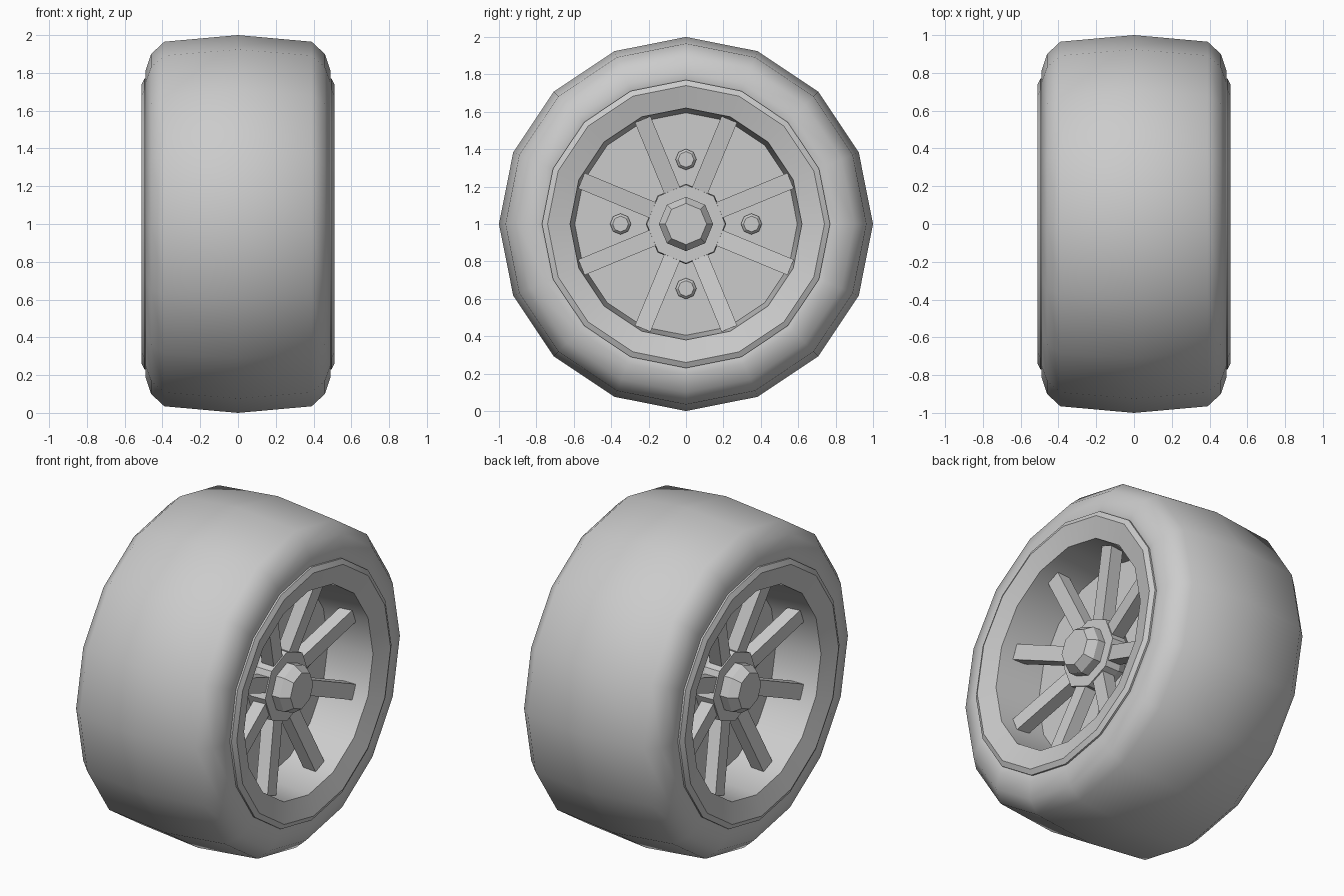
import bpy, bmesh
from math import sin, cos, pi, radians
from mathutils import Vector

if "Cube" in bpy.data.objects:
    bpy.data.objects.remove(bpy.data.objects["Cube"])


def finish(name, bm, smooth=None):
    bmesh.ops.remove_doubles(bm, verts=bm.verts, dist=1e-5)
    bmesh.ops.recalc_face_normals(bm, faces=bm.faces)
    me = bpy.data.meshes.new(name)
    bm.to_mesh(me)
    bm.free()
    ob = bpy.data.objects.new(name, me)
    bpy.context.collection.objects.link(ob)
    if smooth:
        bpy.ops.object.select_all(action='DESELECT')
        ob.select_set(True)
        bpy.context.view_layer.objects.active = ob
        bpy.ops.object.shade_smooth_by_angle(angle=radians(smooth))
    return ob


def lathe(bm, profile, sides, side=1, cy=0.0, cz=1.0):
    """Revolve (x, r) points around an axis parallel to x."""
    rings = []
    for x, r in profile:
        rings.append([bm.verts.new((side * x, cy + r * cos(2 * pi * i / sides),
                                    cz + r * sin(2 * pi * i / sides)))
                      for i in range(sides)])
    for a, b in zip(rings, rings[1:]):
        for i in range(sides):
            j = (i + 1) % sides
            bm.faces.new((a[i], a[j], b[j], b[i]))
    return rings


def solid(bm, profile, sides, side, cy=0.0, cz=1.0):
    rings = lathe(bm, profile, sides, side, cy, cz)
    bm.faces.new(rings[0])
    bm.faces.new(rings[-1])


# Tyre: closed cross-section revolved in 16 steps
half = [(0.39, 0.965), (0.46, 0.90), (0.49, 0.81), (0.48, 0.74), (0.44, 0.70)]
section = [(-x, r) for x, r in reversed(half)] + [(0, 1.0)] + half
bm = bmesh.new()
lathe(bm, section + section[:1], 16)
finish("tyre", bm, 50)

for side, label in ((1, "right"), (-1, "left")):
    # Rim lip, barrel and back plate
    bm = bmesh.new()
    rings = lathe(bm, [(0.44, 0.72), (0.47, 0.77), (0.495, 0.77), (0.51, 0.74),
                       (0.475, 0.62), (0.19, 0.595)], 16, side)
    bm.faces.new(rings[-1])
    rim = finish("rim_" + label, bm, 30)
    # Open shell: the visible side must face outward
    plate = max(rim.data.polygons, key=lambda p: len(p.vertices))
    if plate.normal.x * side < 0:
        rim.data.flip_normals()

    # Octagonal hub and bevelled cap
    bm = bmesh.new()
    solid(bm, [(0.19, 0.19), (0.24, 0.215), (0.33, 0.21)], 8, side)
    finish("hub_" + label, bm)
    bm = bmesh.new()
    solid(bm, [(0.31, 0.145), (0.38, 0.145), (0.43, 0.11)], 8, side)
    finish("hub_cap_" + label, bm)

    # Eight spokes leaning outward towards the rim
    bm = bmesh.new()
    for k in range(8):
        a = radians(22.5 + 45 * k)
        d = Vector((0, cos(a), sin(a)))
        t = Vector((0, -sin(a), cos(a))) * 0.045
        ends = []
        for r, front in ((0.15, 0.315), (0.605, 0.39)):
            c = d * r + Vector((0, 0, 1))
            ends.append([bm.verts.new(c + t * w + Vector((side * x, 0, 0)))
                         for w, x in ((-1, front), (1, front),
                                      (1, front - 0.08), (-1, front - 0.08))])
        a0, b0 = ends
        bm.faces.new(a0)
        bm.faces.new(b0)
        for i in range(4):
            j = (i + 1) % 4
            bm.faces.new((a0[i], a0[j], b0[j], b0[i]))
    finish("spokes_" + label, bm)

    # Four wheel bolts on the back plate
    bm = bmesh.new()
    for k in range(4):
        a = k * pi / 2
        solid(bm, [(0.18, 0.056), (0.215, 0.056), (0.23, 0.042)], 8, side,
              0.35 * cos(a), 1 + 0.345 * sin(a))
    finish("bolts_" + label, bm)
